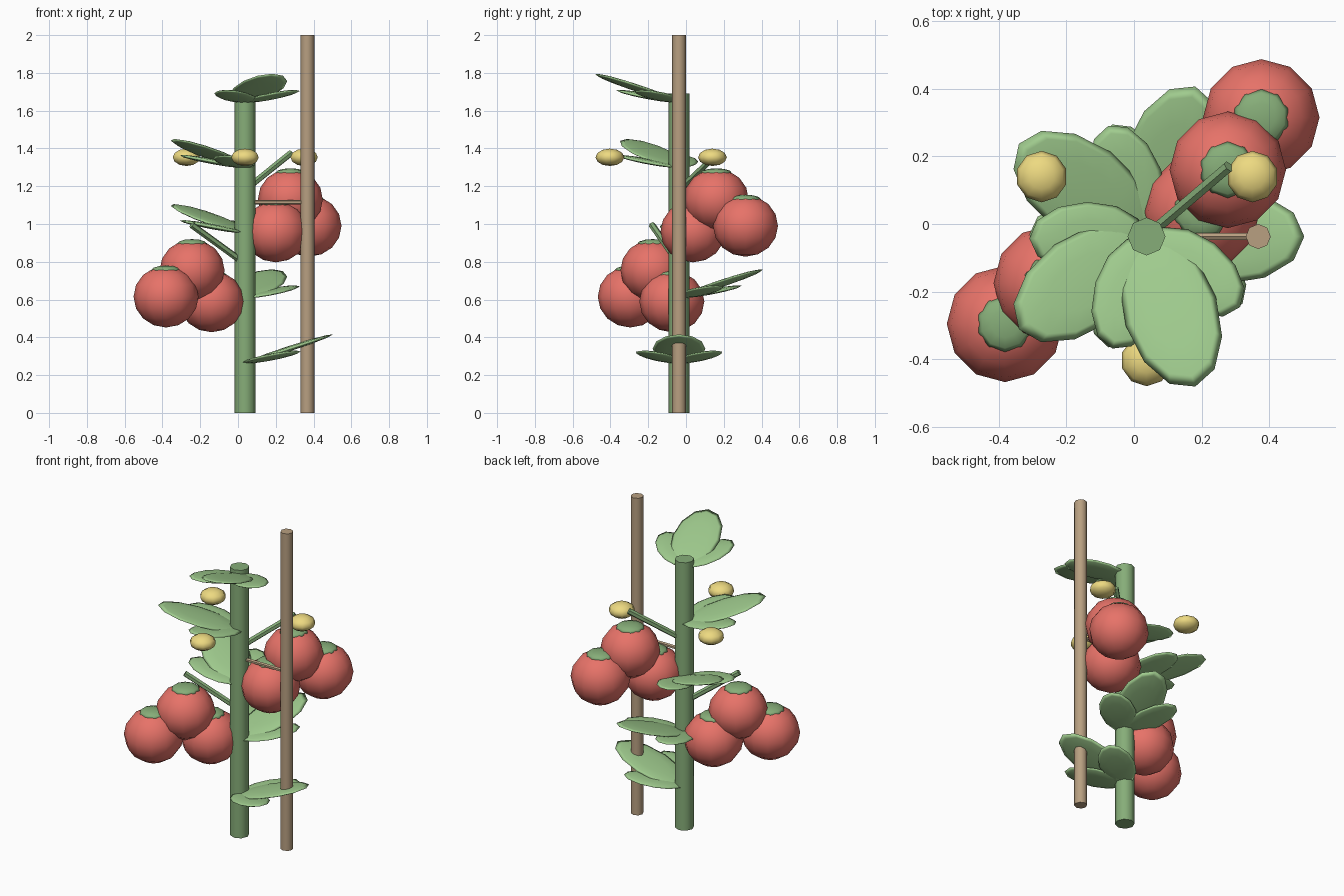
import bpy
from math import radians, cos, sin
from mathutils import Vector, Matrix

if "Cube" in bpy.data.objects:
    bpy.data.objects.remove(bpy.data.objects["Cube"])


def material(name, rgb):
    m = bpy.data.materials.new(name)
    m.diffuse_color = (*rgb, 1)
    m.use_nodes = True
    m.node_tree.nodes["Principled BSDF"].inputs["Base Color"].default_value = m.diffuse_color
    return m


STEM = material("stem_green", (0.24, 0.42, 0.19))
LEAF = material("leaf_green", (0.35, 0.60, 0.27))
RED = material("ripe_red", (0.80, 0.17, 0.14))
YELLOW = material("flower_yellow", (0.85, 0.70, 0.22))
WOOD = material("stake_wood", (0.48, 0.35, 0.22))


def finish(name, mat, angle=50):
    o = bpy.context.object
    o.name = name
    o.data.materials.append(mat)
    bpy.ops.object.shade_smooth_by_angle(angle=radians(angle))
    return o


def rod(name, a, b, r, sides, mat):
    a, b = Vector(a), Vector(b)
    d = b - a
    bpy.ops.mesh.primitive_cylinder_add(
        vertices=sides, radius=r, depth=d.length, location=(a + b) / 2,
        rotation=d.to_track_quat('Z', 'Y').to_euler())
    return finish(name, mat)


def blob(name, loc, size, mat, seg=12, rings=8):
    bpy.ops.mesh.primitive_uv_sphere_add(segments=seg, ring_count=rings, radius=1)
    o = finish(name, mat)
    o.data.transform(Matrix.Diagonal((*size, 1)))
    o.location = loc
    return o


SX, SY = 0.037, -0.037

# Main stem, support stake and the tie between them
rod("stem", (SX, SY, 0), (SX, SY, 1.69), 0.056, 8, STEM)
rod("stake", (0.367, SY, 0), (0.367, SY, 2), 0.037, 8, WOOD)
rod("tie", (SX, SY, 1.115), (0.367, SY, 1.115), 0.012, 6, WOOD)


# Leaf: flattened ellipsoid whose inner end sits on the stem axis
def leaf(name, z, heading, tilt, a, b):
    o = blob(name, (0, 0, 0), (a, b, 0.014), LEAF, 12, 6)
    o.data.transform(Matrix.Translation((a, 0, 0)))
    o.rotation_euler = (0, -radians(tilt), radians(heading))
    o.location = (SX, SY, z)


# Five whorls of three leaves, turning 72 degrees per level
for i in range(5):
    z, h = 0.264 + 0.345 * i, 72 * i
    leaf(f"leaf_{i}_middle", z, h, 18, 0.245, 0.14)
    leaf(f"leaf_{i}_left", z, h + 35, 10.5, 0.176, 0.105)
    leaf(f"leaf_{i}_right", z, h - 35, 10.5, 0.176, 0.105)

# Fruit trusses: side branch and three capped fruits
trusses = [
    ((SX, SY, 0.79), (-0.245, -0.18, 0.995),
     [(-0.243, -0.175, 0.755), (-0.381, -0.295, 0.615), (-0.14, -0.075, 0.59)]),
    ((SX, SY, 1.18), (0.28, 0.17, 1.375),
     [(0.277, 0.16, 1.13), (0.376, 0.315, 0.99), (0.20, 0.037, 0.96)]),
]
for t, (a, b, fruits) in enumerate(trusses):
    rod(f"branch_{t}", a, b, 0.018, 6, STEM)
    for k, (x, y, z) in enumerate(fruits):
        blob(f"fruit_{t}_{k}", (x, y, z), (0.172, 0.172, 0.163), RED, 12, 8)
        blob(f"fruit_cap_{t}_{k}", (x, y, z + 0.14), (0.083, 0.083, 0.025), STEM, 10, 6)

# Flowers
for k, (x, y) in enumerate([(-0.273, 0.14), (0.35, 0.14), (0.037, -0.403)]):
    blob(f"flower_{k}", (x, y, 1.353), (0.076, 0.076, 0.046), YELLOW, 10, 6)
